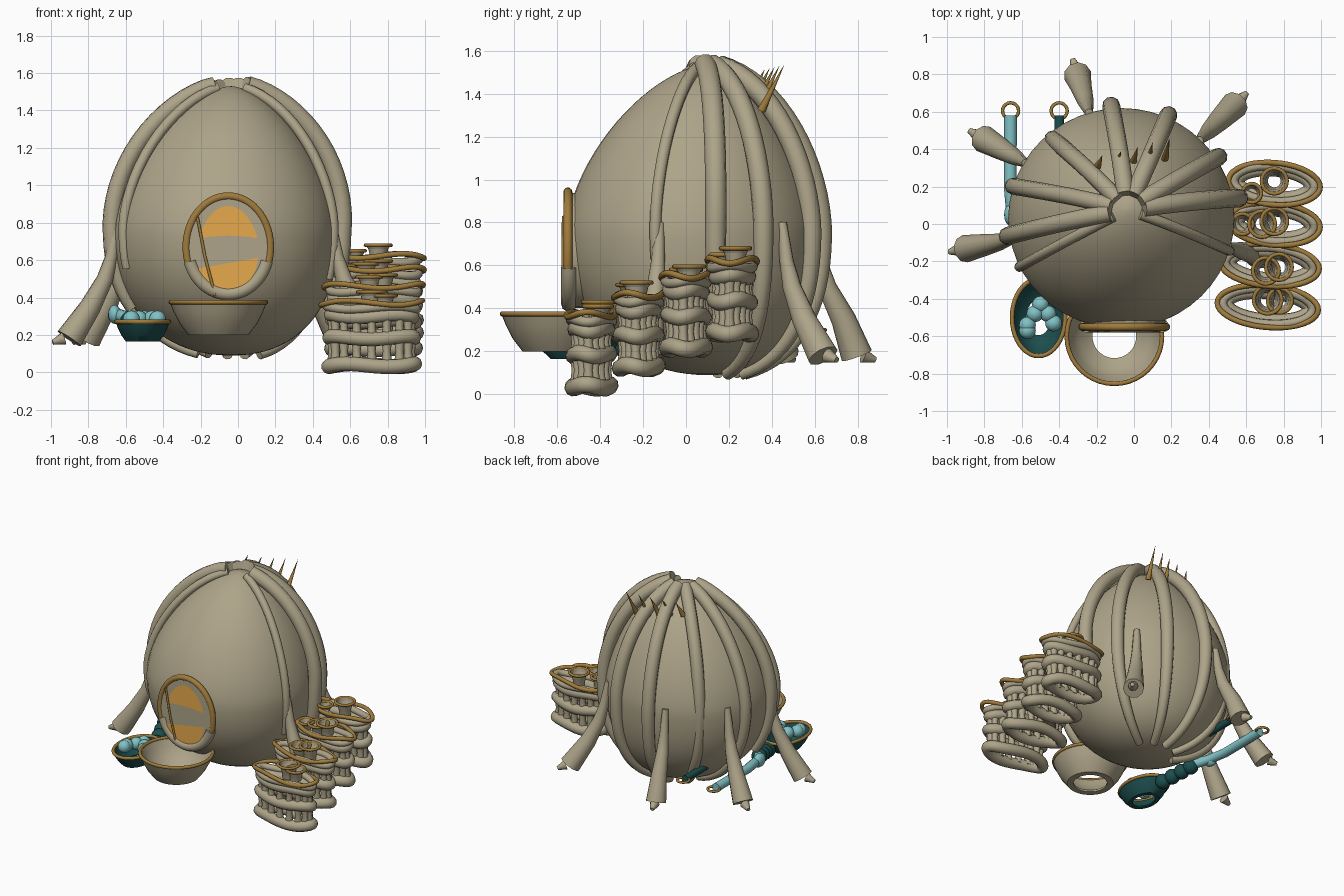
import bpy, bmesh, math
from mathutils import Vector

cube = bpy.data.objects.get("Cube")
if cube:
    bpy.data.objects.remove(cube)


def material(name, rgb):
    m = bpy.data.materials.new(name)
    m.use_nodes = True
    m.diffuse_color = (*rgb, 1)
    m.node_tree.nodes["Principled BSDF"].inputs["Base Color"].default_value = (*rgb, 1)
    return m


BEIGE = material("beige clay", (0.42, 0.37, 0.25))
GOLD = material("dull gold", (0.35, 0.2, 0.045))
ORANGE = material("orange glass", (0.88, 0.44, 0.08))
TEAL = material("dark teal", (0.012, 0.075, 0.075))
BLUE = material("pale blue", (0.22, 0.54, 0.56))


def finish(ob, angle=45):
    bpy.ops.object.select_all(action="DESELECT")
    ob.select_set(True)
    bpy.context.view_layer.objects.active = ob
    if ob.type == "CURVE":
        bpy.ops.object.convert(target="MESH")
    bpy.ops.object.shade_smooth_by_angle(angle=math.radians(angle))
    return ob


def from_bmesh(name, bm, *mats):
    me = bpy.data.meshes.new(name)
    bmesh.ops.recalc_face_normals(bm, faces=bm.faces)
    bm.to_mesh(me)
    bm.free()
    for m in mats:
        me.materials.append(m)
    ob = bpy.data.objects.new(name, me)
    bpy.context.collection.objects.link(ob)
    return finish(ob)


def skin(name, rings, mat, wrap=False):
    """Bridge a list of closed rings; wrap joins the last ring to the first."""
    bm = bmesh.new()
    rows = [[bm.verts.new(p) for p in ring] for ring in rings]
    n = len(rows[0])
    pairs = list(zip(rows, rows[1:])) + ([(rows[-1], rows[0])] if wrap else [])
    for a, b in pairs:
        for i in range(n):
            bm.faces.new((a[i], a[(i + 1) % n], b[(i + 1) % n], b[i]))
    if not wrap:
        bm.faces.new(rows[0])
        bm.faces.new(rows[-1])
    return from_bmesh(name, bm, mat)


def tube(name, pts, radius, mat, closed=False, radii=None):
    cu = bpy.data.curves.new(name, "CURVE")
    cu.dimensions = "3D"
    cu.bevel_depth = radius
    cu.bevel_resolution = 3
    cu.use_fill_caps = True
    sp = cu.splines.new("POLY")
    sp.points.add(len(pts) - 1)
    sp.use_cyclic_u = closed
    for i, p in enumerate(pts):
        sp.points[i].co = (*p, 1)
        sp.points[i].radius = radii[i] if radii else 1
    cu.materials.append(mat)
    ob = bpy.data.objects.new(name, cu)
    bpy.context.collection.objects.link(ob)
    return finish(ob)


def ellipse(cx, cy, z, rx, ry, n=40, wave=0.0, phase=0.0, skew=0.0):
    angles = [math.tau * i / n for i in range(n)]
    return [(cx + rx * math.cos(a), cy + ry * math.sin(a) + skew * rx * math.cos(a),
             z + wave * math.cos(3 * a + phase)) for a in angles]


def ball(name, p, r, mat, scale=(1, 1, 1)):
    bm = bmesh.new()
    bmesh.ops.create_uvsphere(bm, u_segments=16, v_segments=10, radius=r)
    for v in bm.verts:
        v.co = Vector(p) + v.co * Vector(scale)
    return from_bmesh(name, bm, mat)


# Egg-shaped house
CX, CY, MID, RX, RY = -0.068, 0.03, 0.75, 0.605, 0.59


def egg_point(t, a, off=0.0, crown=1.6):
    """t runs from the bottom pole (-90) to the top pole (90); crown sets how full the top is."""
    t, a = math.radians(t), math.radians(a)
    h, n, lean_x, lean_y = (0.78, crown, 0.03, 0.045) if t > 0 else (0.66, 2.2, 0.03, 0.07)
    up = abs(math.sin(t)) ** (2 / n)
    out = math.cos(t) ** (2 / n)
    z = MID + math.copysign((h + min(max(off, 0), 0.02)) * up, t)
    return (CX + lean_x * up * up + (RX + off) * out * math.cos(a),
            CY + lean_y * up * up + (RY + off) * out * math.sin(a), z)


skin("egg_house", [[egg_point(t, i * 7.5) for i in range(48)]
                   for t in [-89.5] + list(range(-86, 88, 4)) + [89.5]], BEIGE)

# Ribs over the house: direction, stand-off, shoulder bulge, waist sink, radius, lowest angle, crown
ribs = [(189, 0.01, 0.02, 0, 0.048, -35, 1.8), (206, 0.0, 0.01, 0, 0.028, -15, 1.7),
        (163, 0.01, 0.0, 0.01, 0.045, -75, 1.75), (130, 0.01, 0, 0.045, 0.045, -75, 1.7),
        (95, 0.015, 0, 0, 0.048, -75, 1.8), (66, 0.015, 0, 0, 0.048, -75, 1.8),
        (33, 0.015, 0.01, 0, 0.048, -75, 1.8), (10, 0.03, 0.035, 0, 0.05, -35, 1.8),
        (-17, 0.0, 0.01, 0, 0.028, -20, 1.7)]
for a, off, bulge, sink, r, end, crown in ribs:
    ts = list(range(80, end - 1, -5))
    path = []
    for t in ts:
        c = math.radians(t)
        rise = off + bulge * max(0, math.sin(2 * c)) - sink * math.cos(c) ** 4
        path.append(egg_point(t, a, rise, crown))
    tube("rib", path, r, BEIGE, radii=[1 - 0.4 * max(0, -t / 75) for t in ts])

# Splayed legs with a pointed toe
for a, reach in [(191, 0.85), (150, 0.85), (107, 0.8), (45, 0.86), (-15, 0.76)]:
    d = Vector((math.cos(math.radians(a)), math.sin(math.radians(a)), 0))
    path = [Vector((CX, CY, z)) + d * r for r, z in
            [(0.59, 0.8), (0.62, 0.62), (0.655, 0.5), (0.735, 0.35), (reach, 0.18)]]
    tube("leg", path, 0.074, BEIGE, radii=[0.3, 0.45, 0.6, 0.78, 1])
    tube("toe", [path[-1] + d * 0.03, path[-1] + d * 0.09 + Vector((0, 0, -0.02))], 0.035, BEIGE,
         radii=[1, 0.4])

# Spikes on the back of the crown
for i, x in enumerate([-0.19, -0.09, 0.0, 0.08, 0.17]):
    s = 0.09 + 0.022 * i
    base = Vector((x, 0.32 + 0.012 * i, 1.42 - 0.016 * i))
    tip = base + Vector((0.02, 0.5 * s, s))
    tube("crown_spike", [base - (tip - base) * 0.2, tip], 0.02, GOLD, radii=[1, 0.03])

# Oval window set upright in the front
WX, WZ = -0.052, 0.67


def window_arc(a0, a1, rx, rz, y, n=36):
    angles = [math.radians(a0 + (a1 - a0) * i / n) for i in range(n + 1)]
    return [(WX + rx * math.cos(a), y, WZ + rz * math.sin(a)) for a in angles]


skin("window_surround", [window_arc(0, 350, 0.22, 0.268, y) for y in (-0.42, -0.562)], BEIGE)
tube("window_frame", window_arc(-22, 202, 0.225, 0.272, -0.55), 0.021, GOLD)
tube("window_sill", window_arc(198, 342, 0.215, 0.25, -0.545), 0.036, BEIGE)
tube("window_cord", [(WX - 0.165, -0.57, 0.83), (WX - 0.125, -0.572, 0.62), (WX - 0.07, -0.57, 0.41)],
     0.008, GOLD)
bm = bmesh.new()
rows = []
for j in range(41):
    v = -0.995 + 1.99 * j / 40
    row = []
    for i in range(17):
        u = i / 8 - 1
        x = WX + 0.165 * math.sqrt(1 - v * v) * u
        bend = 0.03 * u if v < 0.05 else -0.015 * u * u
        row.append(bm.verts.new((x, -0.567, 0.645 + 0.245 * v + bend * (1 - v * v))))
    rows.append(row)
for j in range(40):
    for i in range(16):
        f = bm.faces.new((rows[j][i], rows[j][i + 1], rows[j + 1][i + 1], rows[j + 1][i]))
        f.material_index = 1 if -0.25 < -1 + (j + 0.5) / 20 < 0.35 else 0
from_bmesh("window_pane", bm, ORANGE, BEIGE)


# Open-bottomed bowls
def bowl(name, cx, cy, rx, ry, z0, z1, mat):
    h = z1 - z0
    profile = [(0.45, 0), (0.62, 0), (0.8, 0.35), (0.92, 0.7), (1, 1),
               (0.95, 1), (0.86, 0.7), (0.72, 0.35), (0.45, 0.08)]
    skin(name, [ellipse(cx, cy, z0 + h * t, rx * s, ry * s) for s, t in profile], mat, True)
    tube(name + "_rim", ellipse(cx, cy, z1, rx * 0.98, ry * 0.98), 0.012, GOLD, True)


bowl("front_bowl", -0.105, -0.6, 0.26, 0.26, 0.2, 0.375, BEIGE)
bowl("teal_bowl", -0.51, -0.5, 0.145, 0.21, 0.165, 0.27, TEAL)
for x, y in [(-0.5, -0.43), (-0.53, -0.48), (-0.46, -0.48), (-0.57, -0.54), (-0.43, -0.53), (-0.57, -0.57)]:
    ball("blue_fruit", (x, y, 0.285), 0.045, BLUE)

# Beaded handle tucked under the house, and rods with end rings
for i in range(4):
    ball("handle_bead", (-0.5 - 0.025 * i, -0.28 + 0.07 * i, 0.22 + 0.018 * i), 0.055, TEAL)
ball("rod_knob", (-0.66, 0.05, 0.31), 0.046, BLUE, (0.75, 1.3, 1.1))
tube("pale_rod", [(-0.59, -0.04, 0.29), (-0.65, 0.05, 0.31), (-0.662, 0.2, 0.3), (-0.66, 0.58, 0.3)],
     0.034, BLUE)
tube("teal_rod", [(-0.4, 0.12, 0.3), (-0.4, 0.58, 0.3)], 0.026, TEAL)
for x in (-0.66, -0.4):
    tube("rod_ring", ellipse(x, 0.605, 0.3, 0.043, 0.043, 20), 0.009, GOLD, True)

# Stepped row of open oval baskets, each holding small cups (x, y, radius, height)
baskets = [(0.715, -0.44, 0, 0.27, [(0.0, 0.035, 0.075, 0.43), (0.065, 0.03, 0.065, 0.41)]),
           (0.725, -0.22, 0.09, 0.265, [(-0.02, -0.03, 0.07, 0.42), (0.05, -0.01, 0.07, 0.43)]),
           (0.75, 0.0, 0.18, 0.245, [(0.0, 0.015, 0.07, 0.415), (-0.065, 0.0, 0.07, 0.4),
                                     (-0.17, 0.0, 0.055, 0.39)]),
           (0.75, 0.215, 0.25, 0.245, [(0.0, 0.015, 0.068, 0.43), (-0.12, -0.05, 0.05, 0.4)])]
for k, (x, y, z, hx, cups) in enumerate(baskets):
    for h, shrink, r in [(0.038, 0.04, 0.04), (0.185, 0.043, 0.038), (0.3, 0.05, 0.036),
                         (0.345, 0.03, 0.024)]:
        tube("basket_hoop", ellipse(x, y, z + h, hx - shrink, 0.125 - shrink, 40, 0.008, k + 9 * h, -0.07),
             r, BEIGE, True)
    tube("basket_rim", ellipse(x, y, z + 0.372, hx, 0.113, 40, 0.012, k, -0.07), 0.015, GOLD, True)
    for low, high in [(0.04, 0.185), (0.185, 0.3)]:
        for px, py, pz in ellipse(x, y, z + high, hx - 0.06, 0.072, 16, skew=-0.07):
            tube("basket_post", [(px, py, z + low), (px, py, z + (low + high) / 2), (px, py, pz)],
                 0.03, BEIGE, radii=[1, 0.7, 1])
    for dx, dy, cr, top in cups:
        wall = [(0.6, 0.33), (0.68, top - 0.03), (1, top), (0.85, top), (0.5, 0.33)]
        skin("cup", [ellipse(x + dx, y + dy, z + h, cr * s, cr * s, 20) for s, h in wall], BEIGE, True)
        tube("cup_rim", ellipse(x + dx, y + dy, z + top, cr, cr, 24), 0.01, GOLD, True)
